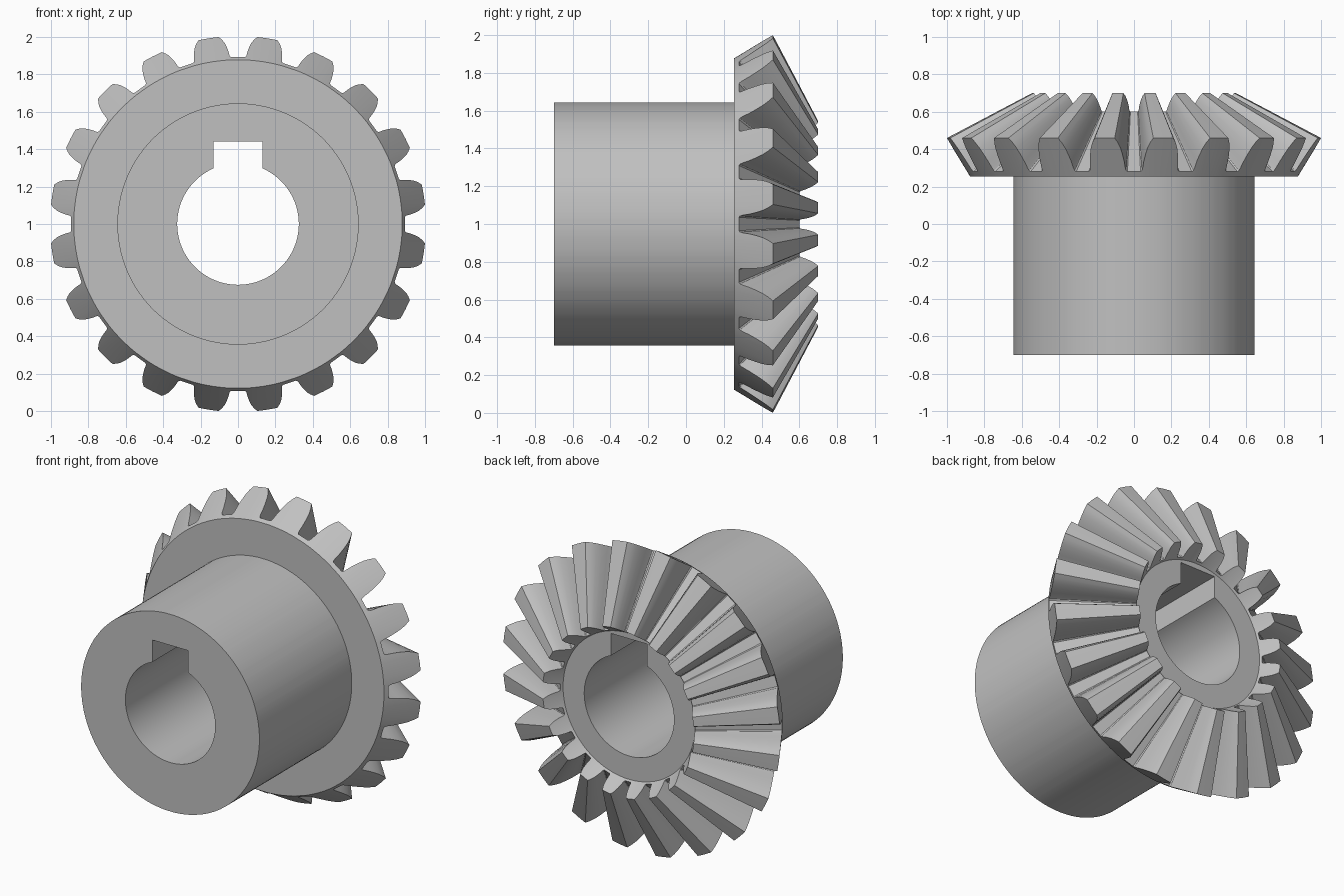
import bpy
import bmesh
from math import sin, cos, asin, pi

cube = bpy.data.objects.get("Cube")
if cube:
    bpy.data.objects.remove(cube, do_unlink=True)

TEETH = 20
AXIS_Z = 1.0
APEX_Y = 0.987          # common apex of the tooth cones
INNER_SCALE = 0.545     # small end of the teeth relative to the large end
ROOT, TIP = (0.893, 0.28), (1.005, 0.46)   # radius, y on the back cone

steel = bpy.data.materials.new("steel grey")
steel.use_nodes = True
GREY = (0.53, 0.53, 0.53, 1)
steel.diffuse_color = GREY
steel.node_tree.nodes["Principled BSDF"].inputs["Base Color"].default_value = GREY


def place(radius, angle, y):
    return (radius * sin(angle), y, AXIS_Z + radius * cos(angle))


def loft(name, rings):
    """Skin equal-length rings and cap both ends."""
    bm = bmesh.new()
    loops = [[bm.verts.new(p) for p in ring] for ring in rings]
    n = len(loops[0])
    for a, b in zip(loops, loops[1:]):
        for i in range(n):
            j = (i + 1) % n
            bm.faces.new((a[i], a[j], b[j], b[i]))
    bm.faces.new(loops[0])
    bm.faces.new(loops[-1])
    bmesh.ops.recalc_face_normals(bm, faces=bm.faces)
    mesh = bpy.data.meshes.new(name)
    bm.to_mesh(mesh)
    bm.free()
    mesh.materials.append(steel)
    obj = bpy.data.objects.new(name, mesh)
    bpy.context.collection.objects.link(obj)
    return obj


# Tooth section: half angle and height from root to tip
flank = [(0.118, 0), (0.110, 0.03), (0.106, 0.1), (0.101, 0.3), (0.093, 0.5),
         (0.083, 0.7), (0.070, 0.86), (0.054, 1)]
tooth = [(-a, t) for a, t in flank] + [(0, 1)] + [(a, t) for a, t in reversed(flank)]
section = [((k + 0.5) * 2 * pi / TEETH + a, t) for k in range(TEETH) for a, t in tooth]


def circle(radius, y):
    return [place(radius, a, y) for a, t in section]


def toothed(scale):
    ring = []
    for a, t in section:
        r = ROOT[0] + (TIP[0] - ROOT[0]) * t
        y = ROOT[1] + (TIP[1] - ROOT[1]) * t
        ring.append(place(r * scale, a, APEX_Y + (y - APEX_Y) * scale))
    return ring


# Hub, back flange and conical teeth as one solid
gear = loft("bevel_gear", [
    circle(0.645, -0.7), circle(0.645, 0.255), circle(0.878, 0.255),
    toothed(1), toothed(INNER_SCALE), circle(0.478, 0.588)])

# Shaft bore with keyway
BORE, KEY_HALF, KEY_TOP = 0.325, 0.13, 0.442
start = asin(KEY_HALF / BORE)
STEPS = 96


def bore_ring(y):
    arc = [place(BORE, start + (2 * pi - 2 * start) * i / STEPS, y) for i in range(STEPS + 1)]
    return arc + [(-KEY_HALF, y, AXIS_Z + KEY_TOP), (KEY_HALF, y, AXIS_Z + KEY_TOP)]


cutter = loft("bore_cutter", [bore_ring(-1), bore_ring(1)])
cutter.hide_render = True
cut = gear.modifiers.new("keyed_bore", 'BOOLEAN')
cut.operation = 'DIFFERENCE'
cut.solver = 'EXACT'
cut.object = cutter

bpy.ops.object.select_all(action='DESELECT')
gear.select_set(True)
bpy.context.view_layer.objects.active = gear
bpy.ops.object.modifier_apply(modifier=cut.name)
bpy.data.objects.remove(cutter, do_unlink=True)
bpy.ops.object.shade_smooth_by_angle(angle=0.5)
